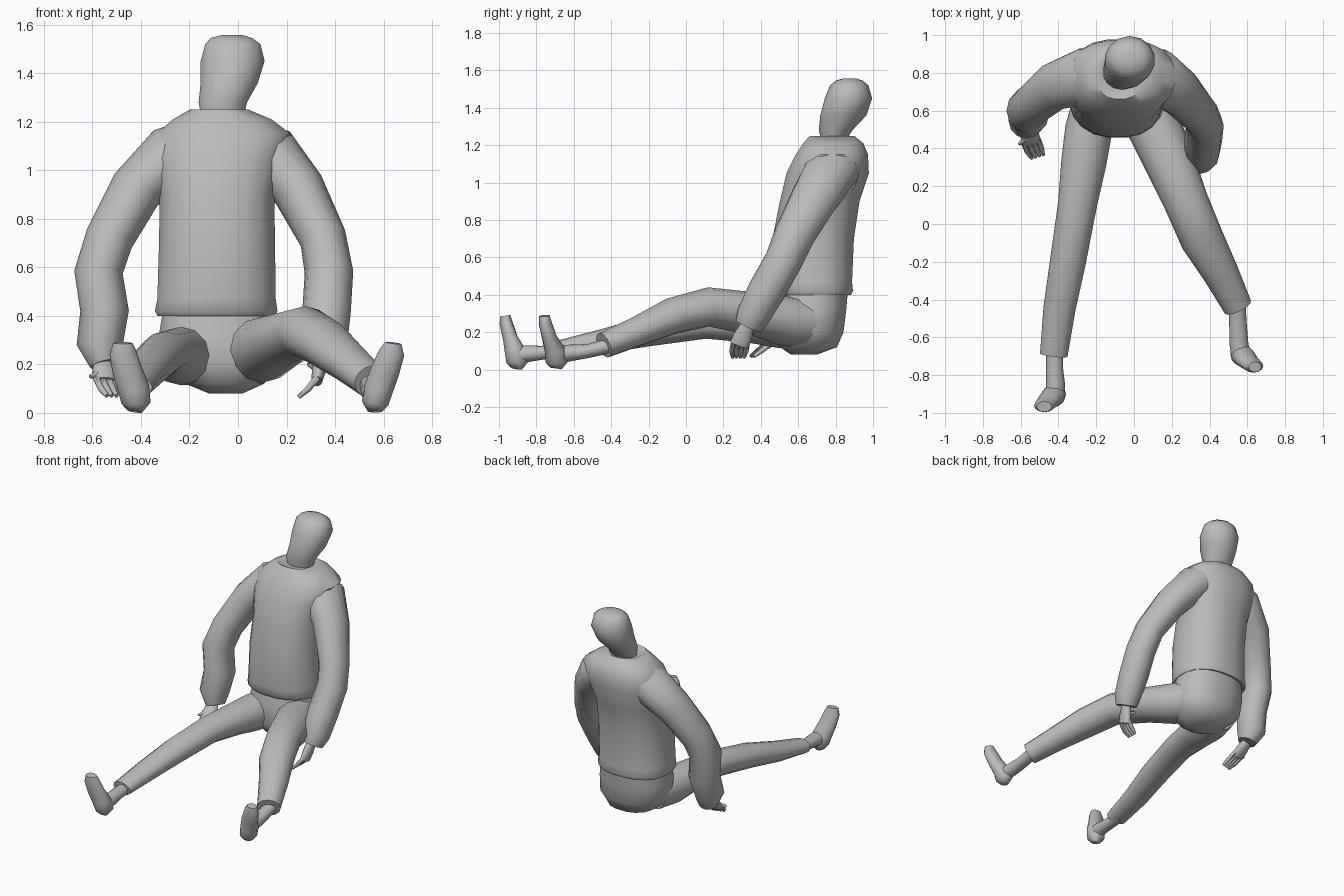
import bpy
import bmesh
from math import cos, sin, pi
from mathutils import Vector

default = bpy.data.objects.get("Cube")
if default:
    bpy.data.objects.remove(default, do_unlink=True)

clay = bpy.data.materials.new("plain grey")
clay.use_nodes = True
clay.diffuse_color = (0.5, 0.5, 0.5, 1)
clay.node_tree.nodes["Principled BSDF"].inputs["Base Color"].default_value = clay.diffuse_color


def skin_rings(name, rings):
    """Bridge a list of point rings into one closed, smooth body."""
    bm = bmesh.new()
    loops = [[bm.verts.new(point) for point in ring] for ring in rings]
    for low, high in zip(loops, loops[1:]):
        for i in range(len(low)):
            j = (i + 1) % len(low)
            bm.faces.new((low[i], low[j], high[j], high[i]))
    bm.faces.new(loops[0])
    bm.faces.new(loops[-1])
    bmesh.ops.recalc_face_normals(bm, faces=bm.faces)
    mesh = bpy.data.meshes.new(name)
    bm.to_mesh(mesh)
    bm.free()
    mesh.materials.append(clay)
    part = bpy.data.objects.new(name, mesh)
    bpy.context.collection.objects.link(part)
    bpy.ops.object.select_all(action='DESELECT')
    part.select_set(True)
    bpy.context.view_layer.objects.active = part
    bpy.ops.object.shade_smooth_by_angle(angle=pi / 3)
    return part


def stack(name, levels, sides=16, squareness=1.0):
    """Level slices, each given as height, left, right, front and back."""
    def bend(value):
        return abs(value) ** squareness * (1 if value > 0 else -1)
    rings = []
    for z, left, right, front, back in levels:
        ring = []
        for i in range(sides):
            angle = 2 * pi * (i + 0.5) / sides
            ring.append(((left + right) / 2 + (right - left) / 2 * bend(cos(angle)),
                         (front + back) / 2 + (back - front) / 2 * bend(sin(angle)), z))
        rings.append(ring)
    return skin_rings(name, rings)


def limb(name, stations, up, sides=12):
    """Ellipses along a path, each given as x, y, z, half width, half depth."""
    centres = [Vector(s[:3]) for s in stations]
    rings = []
    for i, (centre, station) in enumerate(zip(centres, stations)):
        tangent = (centres[min(i + 1, len(centres) - 1)] - centres[max(i - 1, 0)]).normalized()
        across = tangent.cross(Vector(up)).normalized()
        over = across.cross(tangent)
        rings.append([centre + across * station[3] * cos(2 * pi * k / sides)
                      + over * station[4] * sin(2 * pi * k / sides) for k in range(sides)])
    return skin_rings(name, rings)


UP, BACK = (0, 0, 1), (0, 1, 0)


def hand(side, wrist, knuckle, tip, thumb, spread):
    """Palm, four bent fingers and a thumb."""
    wrist, knuckle, tip, thumb, spread = map(Vector, (wrist, knuckle, tip, thumb, spread))
    facing = (knuckle - wrist).cross(spread).normalized()
    middle = wrist.lerp(knuckle, 0.55)
    limb(side + "_palm", [(*wrist, .036, .03), (*middle, .05, .03), (*knuckle, .052, .022)], facing)
    for i in range(4):
        offset = spread * (i - 1.5) * 0.025
        root = wrist.lerp(knuckle, 0.85) + offset
        bend = knuckle.lerp(tip, 0.5) + offset
        limb(f"{side}_finger_{i}", [(*root, .014, .016), (*bend, .014, .014),
                                    (*(tip + offset * 0.8), .009, .009)], facing, 6)
    limb(side + "_thumb", [(*wrist.lerp(knuckle, 0.3), .018, .018),
                           (*middle.lerp(thumb, 0.6), .015, .015), (*thumb, .008, .008)], facing, 6)


# Head and neck
stack("head", [
    (1.2, -.15, .02, .73, .84), (1.28, -.165, .04, .71, .89), (1.36, -.157, .085, .718, .965),
    (1.45, -.157, .113, .742, .995), (1.52, -.138, .095, .77, .975), (1.545, -.115, .06, .8, .945),
    (1.557, -.07, .02, .84, .91)], 14)

# Sweater body with a rolled hem
stack("sweater", [
    (.41, -.3, .12, .51, .85), (.4, -.335, .155, .475, .885), (.42, -.345, .165, .46, .895),
    (.47, -.335, .158, .455, .89), (.7, -.328, .155, .46, .9), (.9, -.325, .152, .5, .93),
    (1.05, -.35, .19, .535, .98), (1.15, -.34, .22, .585, .975), (1.21, -.27, .14, .625, .95),
    (1.25, -.2, .045, .66, .9), (1.235, -.17, .02, .69, .87)], 20, 0.85)

# Seat of the trousers
stack("trouser_seat", [
    (.08, -.12, .02, .56, .7), (.12, -.22, .11, .5, .81), (.2, -.32, .17, .46, .845),
    (.32, -.33, .165, .475, .86), (.44, -.31, .145, .5, .87)], 16, 0.85)

# Sleeves, from inside the shoulder down to the cuff
limb("left_sleeve", [
    (0, .79, 1.13, .1, .14), (.13, .78, 1.06, .13, .15), (.25, .69, .92, .11, .13),
    (.35, .58, .72, .097, .11), (.375, .52, .58, .1, .1), (.365, .43, .42, .1, .1),
    (.36, .36, .29, .09, .09), (.35, .335, .235, .07, .075)], BACK)
limb("right_sleeve", [
    (-.13, .79, 1.13, .1, .14), (-.27, .78, 1.06, .13, .15), (-.42, .73, .92, .11, .13),
    (-.53, .64, .72, .1, .115), (-.575, .6, .58, .1, .115), (-.55, .58, .42, .1, .11),
    (-.57, .55, .28, .095, .1), (-.55, .53, .2, .06, .07)], BACK)

# Hands resting beside the hips
hand("left", (.345, .33, .24), (.325, .285, .13), (.25, .28, .065), (.29, .36, .2), (0, 1, 0))
hand("right", (-.56, .52, .21), (-.545, .43, .13), (-.51, .355, .07), (-.61, .42, .15), (1, .3, 0))

# Trouser legs
limb("left_trouser_leg", [
    (.04, .66, .25, .13, .13), (.1, .53, .26, .145, .135), (.18, .35, .3, .135, .115),
    (.275, .12, .335, .118, .105), (.36, -.08, .285, .115, .098), (.46, -.26, .205, .095, .08),
    (.55, -.44, .13, .077, .07)], UP)
limb("right_trouser_leg", [
    (-.2, .66, .235, .12, .12), (-.24, .5, .235, .125, .12), (-.265, .33, .245, .12, .1),
    (-.3, .1, .25, .103, .085), (-.35, -.2, .205, .095, .08), (-.395, -.45, .15, .085, .065),
    (-.425, -.695, .105, .073, .047)], UP)

# Ankles and upturned feet
limb("left_ankle", [
    (.545, -.4, .13, .045, .04), (.55, -.52, .1, .046, .037), (.555, -.63, .088, .05, .045),
    (.565, -.7, .075, .05, .05)], UP)
limb("left_foot", [
    (.565, -.695, .006, .03, .03), (.565, -.69, .04, .055, .06), (.58, -.7, .1, .06, .055),
    (.605, -.73, .17, .06, .04), (.635, -.753, .25, .052, .035), (.64, -.757, .288, .034, .028)], BACK)
limb("right_ankle", [
    (-.42, -.65, .1, .045, .04), (-.42, -.77, .09, .045, .037), (-.415, -.85, .085, .05, .045),
    (-.42, -.91, .075, .05, .05)], UP)
limb("right_foot", [
    (-.425, -.905, .006, .03, .03), (-.42, -.9, .04, .06, .06), (-.43, -.915, .1, .065, .055),
    (-.455, -.94, .17, .062, .04), (-.475, -.962, .25, .055, .035), (-.475, -.967, .288, .04, .028)], BACK)
